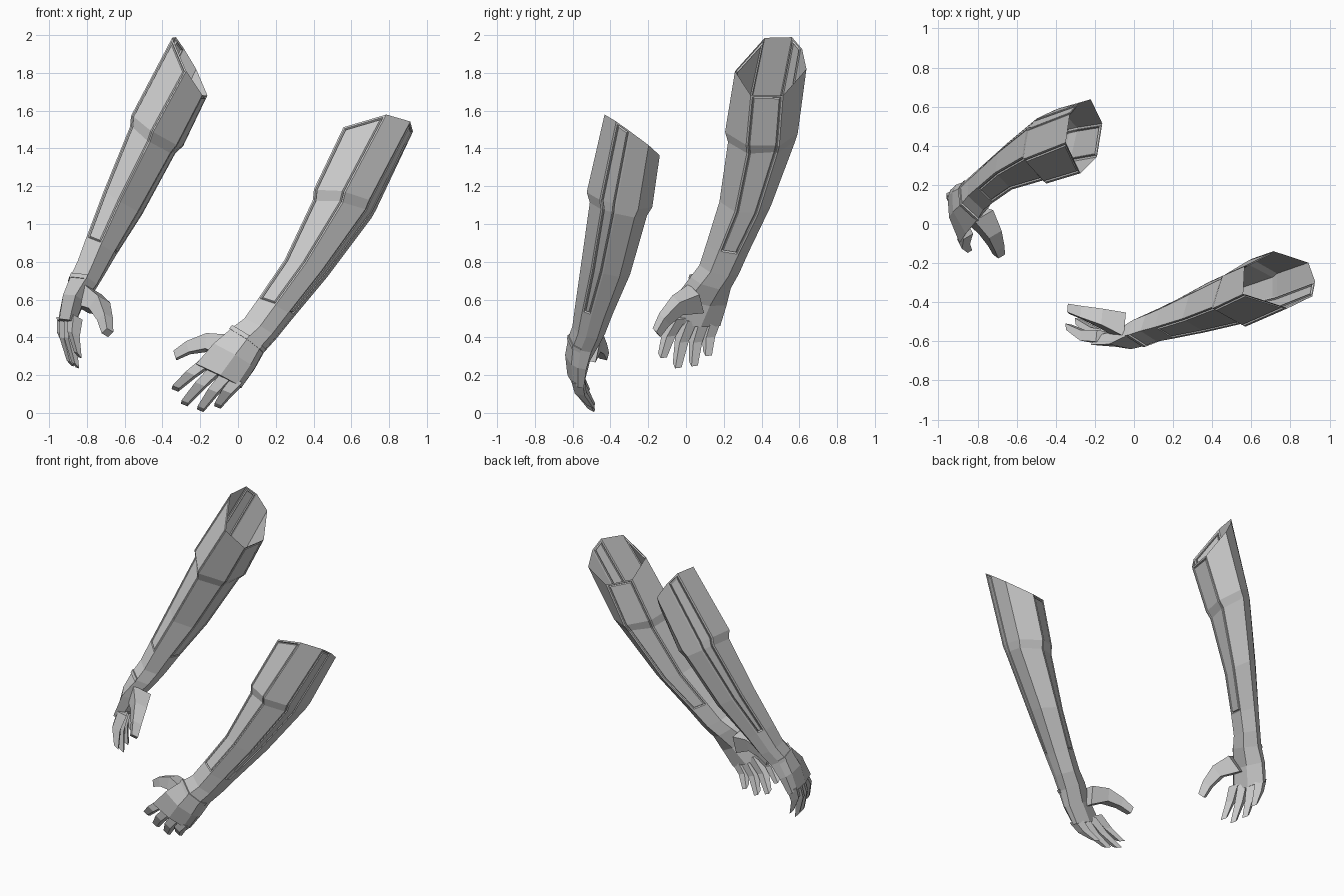
import bpy
import bmesh
from mathutils import Vector, Matrix

cube = bpy.data.objects.get("Cube")
if cube:
    bpy.data.objects.remove(cube, do_unlink=True)

grey = bpy.data.materials.new("plain grey")
grey.use_nodes = True
grey.diffuse_color = (0.6, 0.6, 0.6, 1)
grey.node_tree.nodes["Principled BSDF"].inputs["Base Color"].default_value = (0.6, 0.6, 0.6, 1)

# Arm space: x runs from fingertips to the open end, y to the back of the hand, z to the thumb
ALONG, BACK, THUMB = Vector((1, 0, 0)), Vector((0, 1, 0)), Vector((0, 0, 1))

# Seven-sided limb outline as (thumbwards, backwards)
PROFILE = [(.175, .096), (.012, .162), (-.099, .083), (-.125, -.003),
           (-.117, -.11), (.011, -.163), (.142, -.064)]


def limb_ring(along, back, thumb, back_scale, thumb_scale, lean=0, pitch=0, shear=0):
    """Scaled copy of the outline, tilted by lean and pitch."""
    ring = []
    for t, b in PROFILE:
        t, b = t * thumb_scale, b * back_scale
        ring.append(Vector((along + lean * t + pitch * b, back + b + shear * t, thumb + t)))
    return ring


def box_ring(centre, side_a, side_b, half):
    """Square section round a centre."""
    return [centre + (side_a * i + side_b * j) * half
            for i, j in ((-1, -1), (1, -1), (1, 1), (-1, 1))]


def loft(rings, cap_first=True, cap_last=True):
    """Skin closed rings; returns the mesh and its faces by span and side."""
    bm = bmesh.new()
    loops = [[bm.verts.new(p) for p in ring] for ring in rings]
    n = len(loops[0])
    spans = []
    for a, b in zip(loops, loops[1:]):
        spans.append([bm.faces.new((a[i], a[(i + 1) % n], b[(i + 1) % n], b[i]))
                      for i in range(n)])
    if cap_first:
        bm.faces.new(loops[0])
    if cap_last:
        bm.faces.new(loops[-1])
    bmesh.ops.recalc_face_normals(bm, faces=bm.faces[:])
    return bm, spans


def cut_groove(bm, faces):
    """Narrow sunken line framing a strip of faces."""
    for width, depth in ((.010, 0), (.005, -.008), (.005, .008)):
        bm.normal_update()
        bmesh.ops.inset_region(bm, faces=faces, thickness=width, depth=depth,
                               use_boundary=True, use_even_offset=True)


def finish(name, bm, frame):
    bm.transform(frame)
    if frame.determinant() < 0:
        bmesh.ops.reverse_faces(bm, faces=bm.faces[:])
    mesh = bpy.data.meshes.new(name)
    bm.to_mesh(mesh)
    bm.free()
    mesh.materials.append(grey)
    bpy.context.collection.objects.link(bpy.data.objects.new(name, mesh))


def arm_frame(origin, axis, back, hand):
    """Placement of an arm; hand is -1 for the mirrored one."""
    x = Vector(axis).normalized()
    y = Vector(back)
    y = (y - x * y.dot(x)).normalized()
    z = x.cross(y) * hand
    frame = Matrix((x, y, z)).transposed().to_4x4()
    frame.translation = Vector(origin)
    return frame


def build_arm(side, frame):
    # Sleeve, forearm and palm in one skin, open at the top
    bm, spans = loft([
        limb_ring(1.735, 0, 0, 1, 1, -.85, .55),
        limb_ring(1.35, .004, -.066, 1.1, 1, -.43),
        limb_ring(1.30, 0, -.081, .96, .94, -.45),
        limb_ring(.92, .013, -.103, .82, .71, -.35),
        limb_ring(.64, .04, -.098, .63, .64, -.2),
        limb_ring(.505, .05, -.095, .55, .62, -.1),
        limb_ring(.415, .068, -.082, .52, .67),
        limb_ring(.30, .085, -.08, .42, .8, -.1, 0, .2),
        limb_ring(.17, .075, -.073, .3, .85, -.17, 0, .25),
    ], cap_first=False)
    # Grooved panels down three sides
    for strip in (0, 2, 5):
        cut_groove(bm, [span[strip] for span in spans[:4]])
    finish(side + "_forearm_and_palm", bm, frame)

    # Raised strap over the back of the wrist
    corners = [limb_ring(.415 + shift, .068, -.082, .52 * s, .67 * s)
               for shift, s in ((.012, 1.07), (-.012, 1.07), (-.012, .95), (.012, .95))]
    bm, _ = loft([[ring[i] for ring in corners] for i in range(4)])
    finish(side + "_wrist_strap", bm, frame)

    # Four fingers bending towards the palm
    fingers = {
        "index": ((.19, .098, .042), (-.013, .035, .112)),
        "middle": ((.19, .085, -.02), (-.044, -.014, .036)),
        "ring": ((.19, .07, -.083), (-.02, -.028, -.05)),
        "little": ((.20, .055, -.143), (.046, -.03, -.115)),
    }
    for label, (base, tip) in fingers.items():
        base, tip = Vector(base), Vector(tip)
        middle = base.lerp(tip, .5) + BACK * .022
        across = (THUMB - ALONG * .2).normalized()
        end_up = (BACK + ALONG * .35).normalized()
        bm, _ = loft([box_ring(base, BACK, across, .031),
                      box_ring(middle, BACK, across, .027),
                      box_ring(tip, end_up, across, .019)])
        finish(side + "_" + label + "_finger", bm, frame)

    # Thumb splayed away from the palm
    slant = (ALONG + THUMB * .6).normalized()
    down = (ALONG * .8 + THUMB).normalized()
    bm, _ = loft([box_ring(Vector((.32, .055, .0)), BACK, slant, .062),
                  box_ring(Vector((.285, .03, .12)), BACK, slant, .042),
                  box_ring(Vector((.21, .005, .19)), BACK, down, .03),
                  box_ring(Vector((.14, -.018, .228)), BACK, down, .022)])
    finish(side + "_thumb", bm, frame)


build_arm("left", arm_frame((-.23, -.515, .07), (.992, .228, 1.40), (-.088, -.972, .222), -1))
build_arm("right", arm_frame((-.875, -.01, .295), (.618, .489, 1.55), (-.774, -.452, .452), 1))
